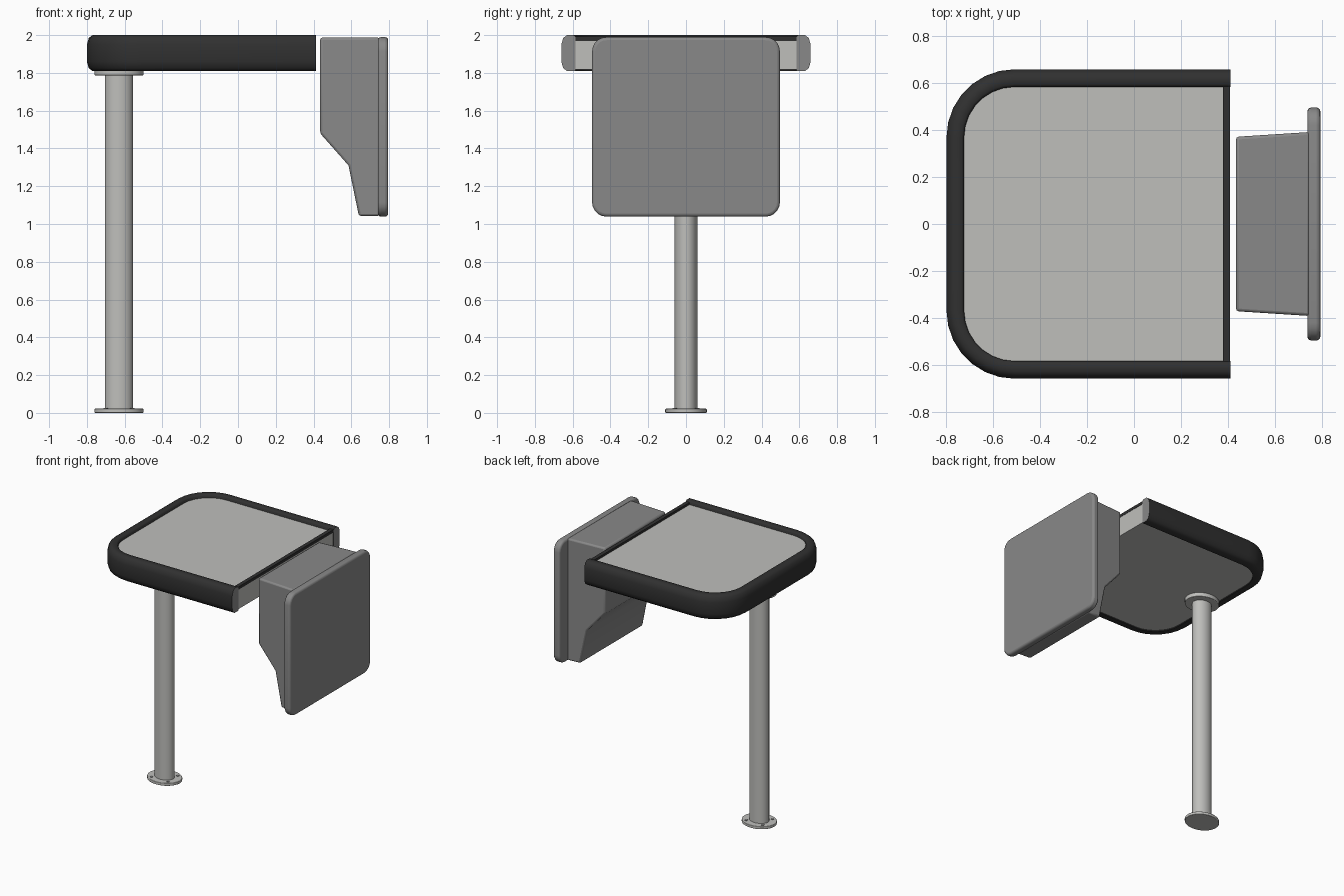
import bpy, bmesh, math
from mathutils import Vector

if "Cube" in bpy.data.objects:
    bpy.data.objects.remove(bpy.data.objects["Cube"])


def material(name, rgb):
    m = bpy.data.materials.new(name)
    m.use_nodes = True
    m.diffuse_color = (*rgb, 1)
    m.node_tree.nodes["Principled BSDF"].inputs["Base Color"].default_value = (*rgb, 1)
    return m


DARK = material("dark rubber", (0.03, 0.03, 0.03))
GREY = material("mid grey", (0.25, 0.25, 0.25))
LIGHT = material("light metal", (0.52, 0.52, 0.5))


def finish(name, bm, mat, bevel=0, segments=3, angle=35):
    bmesh.ops.recalc_face_normals(bm, faces=bm.faces)
    mesh = bpy.data.meshes.new(name)
    bm.to_mesh(mesh)
    bm.free()
    mesh.materials.append(mat)
    ob = bpy.data.objects.new(name, mesh)
    bpy.context.collection.objects.link(ob)
    if bevel:
        mod = ob.modifiers.new("soft edges", "BEVEL")
        mod.width, mod.segments = bevel, segments
        mod.limit_method, mod.angle_limit = "ANGLE", math.radians(30)
    bpy.ops.object.select_all(action="DESELECT")
    ob.select_set(True)
    bpy.context.view_layer.objects.active = ob
    bpy.ops.object.shade_smooth_by_angle(angle=math.radians(angle))
    return ob


def prism(points, offset):
    """Extrude a closed outline of 3D points along offset."""
    bm = bmesh.new()
    face = bm.faces.new([bm.verts.new(p) for p in points])
    new = bmesh.ops.extrude_face_region(bm, geom=[face])["geom"]
    bmesh.ops.translate(bm, vec=Vector(offset),
                        verts=[v for v in new if isinstance(v, bmesh.types.BMVert)])
    return bm


def rounded_rect(w, h, r, steps=5):
    pts = []
    for k, (sx, sy) in enumerate([(1, 1), (-1, 1), (-1, -1), (1, -1)]):
        for i in range(steps + 1):
            a = math.pi / 2 * (k + i / steps)
            pts.append((sx * (w - r) + r * math.cos(a), sy * (h - r) + r * math.sin(a)))
    return pts


def u_path(inset, end=0.412, steps=7):
    """Table outline, open on the +x side."""
    left, half, r = -0.8 + inset, 0.66 - inset, 0.29 - inset
    pts = [(end, half)]
    for sy, start in ((1, 0.5), (-1, 1.0)):
        for i in range(steps + 1):
            a = math.pi * (start + 0.5 * i / steps)
            pts.append((left + r + r * math.cos(a), sy * (half - r) + r * math.sin(a)))
    return pts + [(end, -half)]


# Table rim: rounded section swept round the U outline
section = [(0.075, 1.81), (0.03, 1.81), (0.01, 1.825), (0, 1.86), (0, 1.95),
           (0.01, 1.985), (0.03, 2.0), (0.065, 2.0), (0.075, 1.99)]
bm = bmesh.new()
rows = [[bm.verts.new((x, y, z)) for x, y in u_path(d)] for d, z in section]
for a, b in zip(rows, rows[1:] + rows[:1]):
    for i in range(len(a) - 1):
        bm.faces.new((a[i], a[i + 1], b[i + 1], b[i]))
for end in (0, -1):
    bm.faces.new([row[end] for row in rows])
rim = finish("table_rim", bm, DARK, angle=50)

# Grey cut ends of the rim
rim.data.materials.append(GREY)
for p in rim.data.polygons:
    if p.normal.x > 0.9 and p.center.x > 0.4:
        p.material_index = 1

# Table top slab, nearly flush with the rim above and below
bm = prism([(x, y, 1.818) for x, y in u_path(0.073, 0.408)], (0, 0, 0.157))
finish("table_top", bm, LIGHT)

# Dark edging along the open side
bm = prism([(0.38, -0.586, 1.97), (0.41, -0.586, 1.97),
            (0.41, -0.586, 1.992), (0.38, -0.586, 1.992)], (0, 1.172, 0))
finish("table_end_edging", bm, DARK)


# Post with oval flanges
def oval(name, rx, ry, z0, z1, bevel=0):
    ring = [(-0.63 + rx * math.cos(math.tau * i / 32), ry * math.sin(math.tau * i / 32), z0)
            for i in range(32)]
    return finish(name, prism(ring, (0, 0, z1 - z0)), LIGHT, bevel)


oval("post", 0.075, 0.06, 0.01, 1.82)
oval("foot_flange", 0.13, 0.11, 0, 0.022, 0.004)
oval("top_flange", 0.13, 0.11, 1.787, 1.82, 0.004)

# Flange bolts
for i in range(4):
    a = math.pi * (i / 2 + 0.25)
    cx, cy = -0.63 + 0.1 * math.cos(a), 0.085 * math.sin(a)
    ring = [(cx + 0.012 * math.cos(math.tau * j / 8), cy + 0.012 * math.sin(math.tau * j / 8), 0.02)
            for j in range(8)]
    finish(f"flange_bolt_{i + 1}", prism(ring, (0, 0, 0.006)), GREY)

# Seat back plate
pts = [(0.74, y, 1.514 + z) for y, z in rounded_rect(0.497, 0.475, 0.075)]
finish("back_plate", prism(pts, (0.055, 0, 0)), GREY, 0.016)

# Body behind the plate, slightly narrower toward the table
profile = [(0.435, 1.987), (0.435, 1.48), (0.585, 1.31), (0.64, 1.042), (0.75, 1.042), (0.75, 1.987)]
bm = prism([(x, -1, z) for x, z in profile], (0, 2, 0))
for v in bm.verts:
    v.co.y *= 0.372 + 0.02 * (v.co.x - 0.435) / 0.31
finish("back_body", bm, GREY, 0.012, 2)
